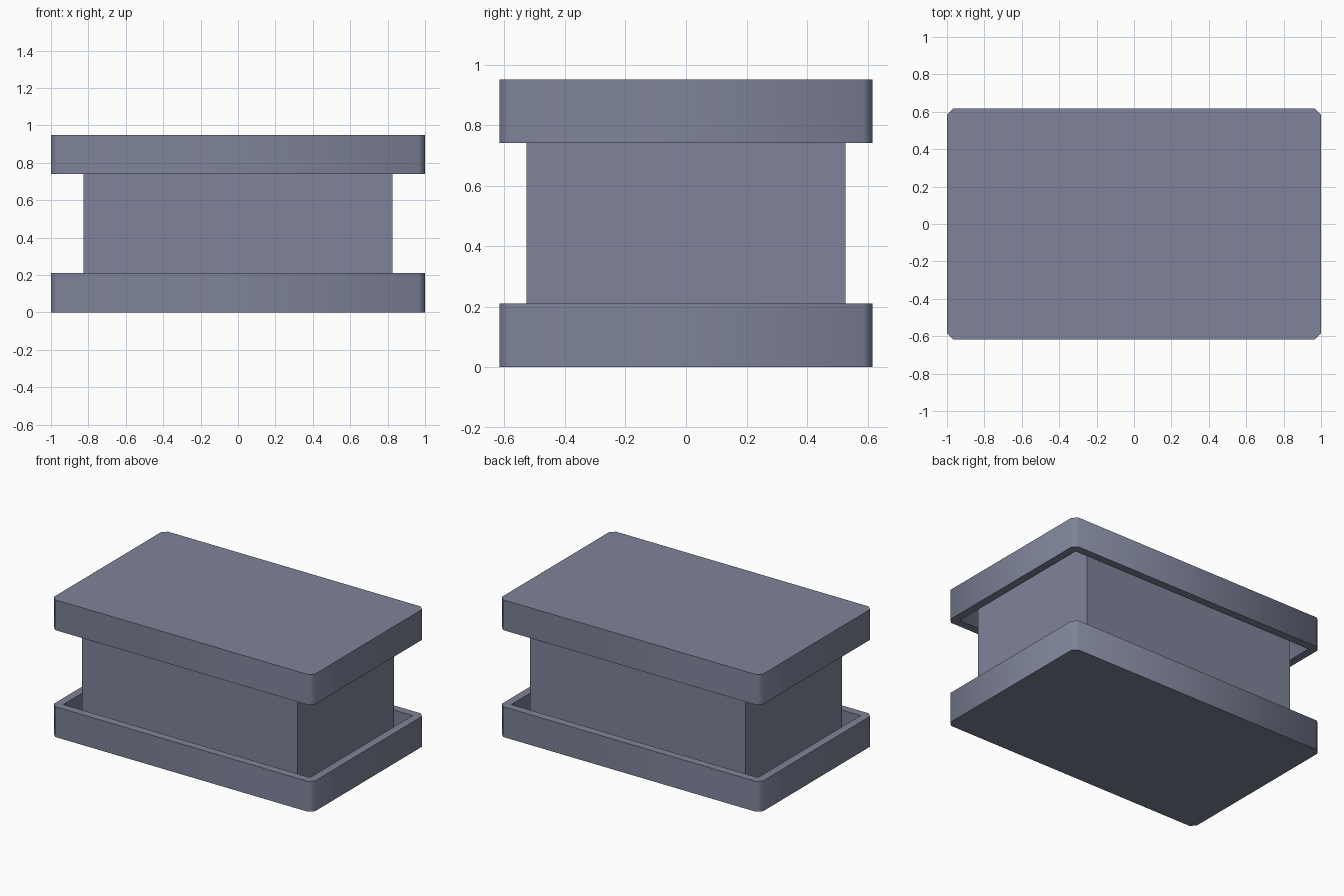
import bpy, bmesh, math

if "Cube" in bpy.data.objects:
    bpy.data.objects.remove(bpy.data.objects["Cube"])

slate = bpy.data.materials.new("slate grey")
slate.diffuse_color = (0.21, 0.23, 0.32, 1)
slate.use_nodes = True
slate.node_tree.nodes["Principled BSDF"].inputs["Base Color"].default_value = slate.diffuse_color


def finish(name, bm, smooth=False):
    bmesh.ops.recalc_face_normals(bm, faces=bm.faces)
    me = bpy.data.meshes.new(name)
    bm.to_mesh(me)
    bm.free()
    me.materials.append(slate)
    ob = bpy.data.objects.new(name, me)
    bpy.context.collection.objects.link(ob)
    if smooth:
        bpy.context.view_layer.objects.active = ob
        ob.select_set(True)
        bpy.ops.object.shade_smooth_by_angle(angle=math.radians(60))
        ob.select_set(False)
    return ob


def outline(hx, hy, c):
    # rectangle with cut corners
    pts = []
    for sx, sy in ((1, 1), (-1, 1), (-1, -1), (1, -1)):
        pair = [(sx * hx, sy * (hy - c)), (sx * (hx - c), sy * hy)]
        pts += pair if sx * sy > 0 else pair[::-1]
    return pts


def tray(name, z_closed, z_open):
    # shallow tray: outer wall, rim, inner wall and floor
    z_floor = z_closed + (z_open - z_closed) * 0.28
    bm = bmesh.new()
    rings = []
    for hx, hy, c, z in ((1, 0.617, 0.032, z_closed), (1, 0.617, 0.032, z_open),
                         (0.945, 0.562, 0.005, z_open), (0.945, 0.562, 0.005, z_floor)):
        rings.append([bm.verts.new((x, y, z)) for x, y in outline(hx, hy, c)])
    for a, b in zip(rings, rings[1:]):
        for i in range(8):
            j = (i + 1) % 8
            bm.faces.new((a[i], a[j], b[j], b[i]))
    bm.faces.new(rings[0])
    bm.faces.new(rings[-1])
    finish(name, bm, True)


tray("bottom_tray", 0, 0.21)
tray("top_lid", 0.95, 0.74)

# core block held between the two trays
bm = bmesh.new()
bmesh.ops.create_cube(bm, size=1)
for v in bm.verts:
    v.co = (v.co.x * 1.65, v.co.y * 1.054, 0.475 + v.co.z * 0.83)
finish("core_block", bm)
